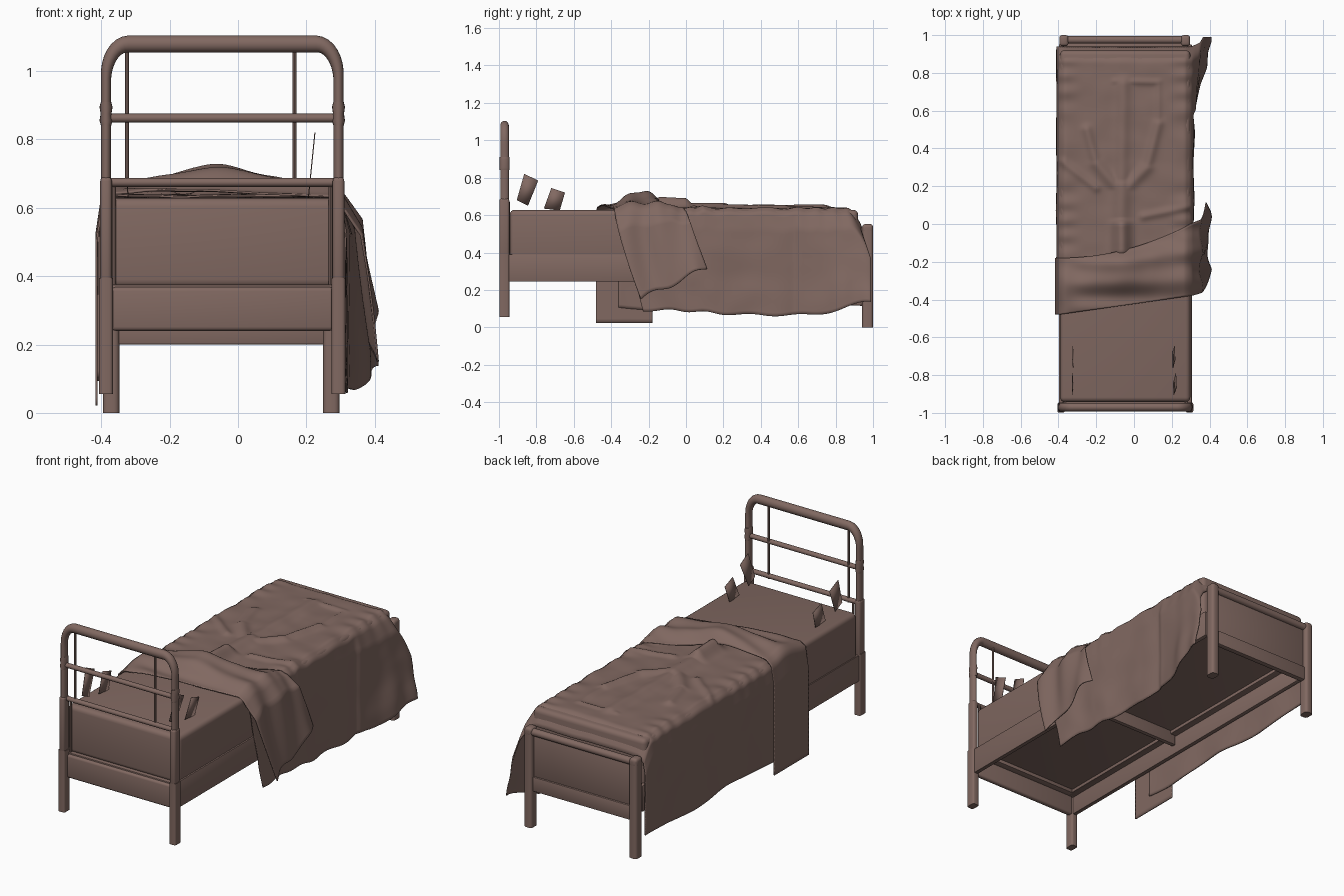
import bpy, bmesh, math
from mathutils import Vector, noise

cube = bpy.data.objects.get("Cube")
if cube:
    bpy.data.objects.remove(cube)

brown = bpy.data.materials.new("dusty brown")
brown.use_nodes = True
brown.diffuse_color = (0.22, 0.14, 0.12, 1)
brown.node_tree.nodes["Principled BSDF"].inputs["Base Color"].default_value = brown.diffuse_color

MID, HALF = -0.046, 0.34          # bed centre line and half spacing of the head posts
LEFT, RIGHT = -0.398, 0.303       # edges of the bed top


def finish(name, bm, angle=40):
    bmesh.ops.recalc_face_normals(bm, faces=bm.faces[:])
    mesh = bpy.data.meshes.new(name)
    bm.to_mesh(mesh)
    bm.free()
    mesh.materials.append(brown)
    ob = bpy.data.objects.new(name, mesh)
    bpy.context.collection.objects.link(ob)
    bpy.ops.object.select_all(action='DESELECT')
    ob.select_set(True)
    bpy.context.view_layer.objects.active = ob
    bpy.ops.object.shade_smooth_by_angle(angle=math.radians(angle))
    return ob


def box(name, x, y, z, bevel=0.004, segments=2, upright_only=False):
    bm = bmesh.new()
    bmesh.ops.create_cube(bm, size=1)
    edges = [e for e in bm.edges if not upright_only or e.verts[0].co.xy == e.verts[1].co.xy]
    for v in bm.verts:
        v.co = Vector([(a + b) / 2 + c * (b - a) for (a, b), c in zip((x, y, z), v.co)])
    bmesh.ops.bevel(bm, geom=edges, offset=bevel, segments=segments,
                    profile=0.5, affect='EDGES')
    return finish(name, bm)


def tube(name, path, y, depth, sides=16):
    """Sweep an ellipse along (x, z, radius) points lying in a plane of constant y."""
    bm = bmesh.new()
    rings = []
    for i, (x, z, r) in enumerate(path):
        a, b = path[max(i - 1, 0)], path[min(i + 1, len(path) - 1)]
        t = Vector((b[0] - a[0], 0, b[1] - a[1])).normalized()
        n = Vector((-t.z, 0, t.x))
        rings.append([bm.verts.new(Vector((x, y, z)) + n * r * math.cos(k * math.tau / sides)
                                   + Vector((0, depth * math.sin(k * math.tau / sides), 0)))
                      for k in range(sides)])
    for p, q in zip(rings, rings[1:]):
        for k in range(sides):
            bm.faces.new((p[k], p[k - 1], q[k - 1], q[k]))
    bm.faces.new(rings[0])
    bm.faces.new(rings[-1])
    return finish(name, bm)


# --- Head frame: arched tube, rails, rods, legs and collars
arch = [(-HALF, 0.66, 0.015), (-HALF, 0.96, 0.015)]
for k in range(9):
    a = k / 8 * math.pi / 2
    arch.append((-HALF + 0.065 * (1 - math.cos(a)), 0.98 + 0.099 * math.sin(a), 0.015 + 0.01 * k / 8))
arch += [(-x, z, r) for x, z, r in reversed(arch)]
tube("head_arch", [(MID + x, z, r) for x, z, r in arch], -0.97, 0.023)
for name, z, y in (("head_middle_rail", 0.862, -0.97), ("head_lower_rail", 0.674, -0.962)):
    tube(name, [(MID - HALF, z, 0.013), (MID + HALF, z, 0.013)], y, 0.014)
for x in (-0.325, 0.165):
    tube("head_rod", [(x, 0.66, 0.006), (x, 1.07, 0.006)], -0.96, 0.006, 8)
for side in (-1, 1):
    x = MID + side * HALF
    box("head_leg", (x - 0.02, x + 0.02), (-0.998, -0.945), (0.055, 0.395), 0.01, 3, True)
    box("head_post", (x - 0.017, x + 0.017), (-0.998, -0.945), (0.38, 0.69), 0.012, 3)
    tube("head_collar", [(x, 0.84, 0.015), (x, 0.855, 0.019), (x, 0.875, 0.016),
                         (x, 0.895, 0.019), (x, 0.91, 0.015)], -0.97, 0.026)
    x = MID + side * (HALF - 0.023)
    tube("mattress_rod", [(x, 0.37, 0.006), (x, 0.67, 0.006)], -0.948, 0.006, 8)
box("head_board", (-0.37, 0.28), (-0.975, -0.945), (0.24, 0.368), 0.012, 3)

# --- Foot frame
for x in (-0.371, 0.273):
    box("foot_leg", (x - 0.024, x + 0.024), (0.942, 1.0), (0, 0.535), 0.015, 3, True)
    box("foot_leg_cap", (x - 0.024, x + 0.024), (0.942, 1.0), (0.5, 0.552), 0.015, 3)
tube("foot_rail", [(-0.371, 0.525, 0.02), (0.273, 0.525, 0.02)], 0.975, 0.02)
box("foot_panel", (-0.365, 0.265), (0.955, 0.975), (0.27, 0.52))
box("foot_board", (-0.365, 0.265), (0.955, 0.985), (0.2, 0.28))

# --- Side rails with ledges on all four sides, slat and mattress
for side in (-1, 1):
    x = MID + side * 0.34
    box("side_rail", (x - 0.012, x + 0.012), (-0.955, 0.95), (0.245, 0.39))
    x -= side * 0.03
    box("side_ledge", (x - 0.02, x + 0.02), (-0.94, 0.95), (0.345, 0.365))
for y in (-0.935, 0.935):
    box("end_ledge", (-0.38, 0.29), (y - 0.025, y + 0.025), (0.345, 0.375))
box("cross_slat", (-0.37, 0.28), (-0.125, -0.1), (0.29, 0.366))
box("mattress", (-0.392, 0.298), (-0.942, 0.92), (0.365, 0.628), 0.025, 4)


# --- Bedding
def ramp(a, b, x):
    t = min(1, max(0, (x - a) / (b - a)))
    return t * t * (3 - 2 * t)


# raised folds on the cover: start, end, height, width
FOLDS = [((-0.065, -0.14), (-0.065, -0.01), 0.058, 0.045),
         ((-0.065, 0.0), (-0.065, 0.2), 0.027, 0.045),
         ((-0.065, 0.2), (-0.055, 0.74), 0.018, 0.035),
         ((-0.08, 0.18), (-0.2, 0.32), 0.018, 0.03),
         ((-0.2, 0.32), (-0.25, 0.5), 0.016, 0.024),
         ((-0.05, 0.18), (0.07, 0.3), 0.018, 0.03),
         ((0.07, 0.3), (0.13, 0.53), 0.016, 0.024),
         ((-0.1, 0.755), (0.13, 0.75), 0.009, 0.015),
         ((0.13, 0.75), (0.13, 0.56), 0.008, 0.014),
         ((-0.38, 0.33), (-0.2, 0.19), 0.012, 0.02),
         ((0.05, 0.04), (0.3, 0.09), 0.012, 0.02)]


def fold_height(x, y):
    best = 0
    p = Vector((x, y))
    for a, b, h, w in FOLDS:
        a, d = Vector(a), Vector(b) - Vector(a)
        t = min(1, max(0, (p - a).dot(d) / d.dot(d)))
        best = max(best, h * math.exp(-((p - a - d * t).length / w) ** 2))
    return best


def bed_height(x, y):
    edge = min(x - LEFT, RIGHT - x)
    z = 0.638 + 0.005 * noise.noise(Vector((x * 9, y * 9, 0)))
    z += 0.004 * (1 - ramp(0.03, 0.14, edge)) * math.sin(y * 50 + 3 * math.sin(y * 8))
    z -= 0.025 * (1 - ramp(0, 0.045, edge)) ** 2
    return z - 0.10 * max(0, (y - 0.85) / 0.09) ** 2


def section(u):
    """Split 0..1 into left hang, top and right hang: side, drop, x on the bed top."""
    if u < 0.25:
        return -1, 1 - u / 0.25, LEFT
    if u > 0.75:
        return 1, (u - 0.75) / 0.25, RIGHT
    return 0, 0, LEFT + (u - 0.25) / 0.5 * (RIGHT - LEFT)


def cover_point(u, v):
    side, drop, x = section(u)
    y = -0.36 + 1.3 * v
    z = bed_height(x, y) + fold_height(x, y)
    out = min(1, drop * 6)
    ripple = 0.006 * drop * math.sin(y * 17) + 0.006 * out * noise.noise(Vector((y * 7, drop * 4, side)))
    if side < 0:
        z += (0.105 + 0.012 * math.sin(y * 9) - z) * drop
        x -= 0.012 * out + ripple * 0.5
    elif side > 0:
        tail = ramp(0.55, 0.94, y)
        hem = 0.09 - 0.025 * ramp(-0.2, 0.4, y) + 0.07 * ramp(0.65, 0.94, y) + 0.006 * math.sin(y * 23)
        z += (hem - z) * drop
        x += 0.012 * out + ripple + 0.012 * out * ramp(0.575, 0.61, y) + 0.075 * tail * drop ** 0.7
        x += 0.008 * tail * drop * math.sin(y * 42)
        y += 0.05 * tail * min(1, drop * 2.5) + 0.13 * drop * (1 - ramp(-0.36, 0.3, y))
    return x, y, z


def throw_point(u, v):
    side, drop, x = section(u)
    t = (x - LEFT) / (RIGHT - LEFT)
    front, back = -0.48 + 0.1 * t, -0.18 + 0.18 * t * t
    if side > 0:
        front, back = front + 0.14 * drop ** 1.3, back + 0.115 * drop
    y = front + (back - front) * v
    z = bed_height(x, y) + 0.008 + 0.022 * math.sin(math.pi * v)
    z += 0.063 * math.exp(-((x + 0.07) / 0.18) ** 2 - ((y + 0.23) / 0.11) ** 2)
    z += 0.008 * math.sin(v * 14 + t * 5) * ramp(0, 0.2, t)
    out = min(1, drop * 5)
    if side < 0:
        z += (0.022 - z) * drop
        x -= 0.019 * out
    elif side > 0:
        z += (0.15 + 0.17 * v + 0.015 * math.sin(v * 10) - z) * drop
        x += 0.042 * out + 0.066 * drop * (0.8 + 0.2 * math.cos(v * 9)) + 0.008 * out * math.sin(v * 13 + drop * 3)
    return x, y, z


def drape(name, point, across, along):
    bm = bmesh.new()
    grid = [[bm.verts.new(point(i / across, j / along)) for i in range(across + 1)]
            for j in range(along + 1)]
    for p, q in zip(grid, grid[1:]):
        for i in range(across):
            bm.faces.new((p[i], p[i + 1], q[i + 1], q[i]))
    ob = finish(name, bm, 60)
    # outward side is up, so thicken inwards only
    if sum(f.normal.z * f.area for f in ob.data.polygons) < 0:
        ob.data.flip_normals()
    thick = ob.modifiers.new("thickness", 'SOLIDIFY')
    thick.thickness, thick.offset = 0.006, -1


drape("bed_cover", cover_point, 120, 130)
drape("folded_throw", throw_point, 100, 36)

# --- Small leaning cards beside the pillow end
CARDS = {"upper_card": ((-0.905, 0.68), (-0.845, 0.65), (-0.79, 0.785), (-0.865, 0.82)),
         "lower_card": ((-0.76, 0.635), (-0.675, 0.625), (-0.647, 0.72), (-0.72, 0.745))}
for name, corners in CARDS.items():
    for x, lean in ((0.206, 1), (-0.322, -0.3)):
        bm = bmesh.new()
        bm.faces.new([bm.verts.new((x + lean * 0.1 * (z - 0.63), y, z)) for y, z in corners])
        plate = finish(name, bm).modifiers.new("thickness", 'SOLIDIFY')
        plate.thickness, plate.offset = 0.003, 0
